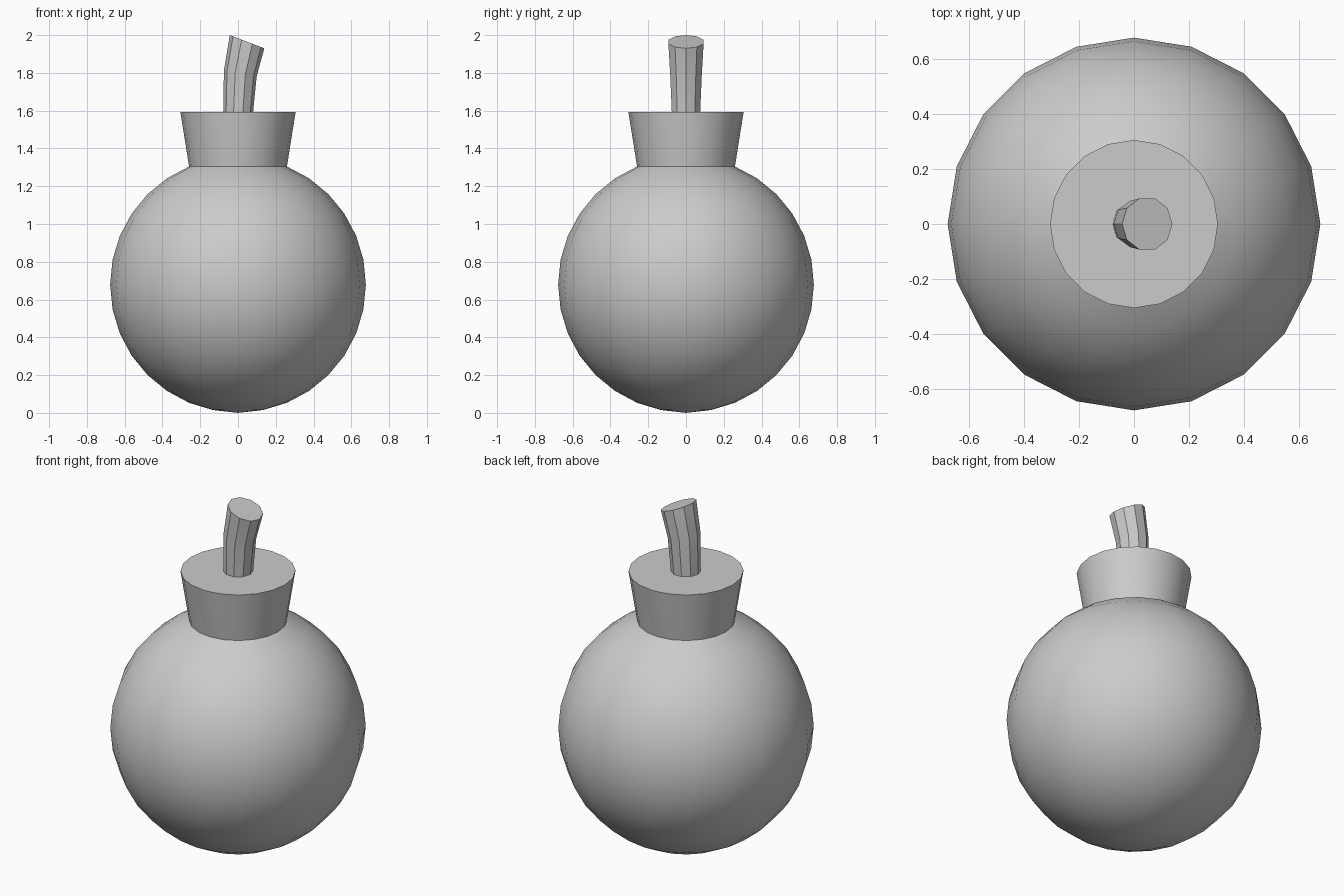
import bpy, bmesh
from math import sin, cos, pi, radians

if "Cube" in bpy.data.objects:
    bpy.data.objects.remove(bpy.data.objects["Cube"])


def ring(bm, n, r, x, z, tilt=0.0):
    """n-sided ring centred on (x, 0, z), tilted towards +x."""
    return [bm.verts.new((x + r * cos(a) * cos(tilt), r * sin(a), z - r * cos(a) * sin(tilt)))
            for a in (2 * pi * i / n for i in range(n))]


def bridge(bm, lower, upper):
    n = len(lower)
    for i in range(n):
        j = (i + 1) % n
        bm.faces.new((lower[i], lower[j], upper[j], upper[i]))


def finish(bm, name):
    bmesh.ops.recalc_face_normals(bm, faces=bm.faces)
    mesh = bpy.data.meshes.new(name)
    bm.to_mesh(mesh)
    bm.free()
    ob = bpy.data.objects.new(name, mesh)
    bpy.context.collection.objects.link(ob)
    bpy.ops.object.select_all(action='DESELECT')
    ob.select_set(True)
    bpy.context.view_layer.objects.active = ob
    bpy.ops.object.shade_smooth_by_angle(angle=radians(35))


# Round body with the flared neck extruded from its upper ring
R, SIDES, RINGS = 0.677, 20, 16
bm = bmesh.new()
loops = []
for k in range(1, RINGS - 1):
    a = pi * k / RINGS
    loops.append(ring(bm, SIDES, R * sin(a), 0, R + 0.002 - R * cos(a)))
loops.append(ring(bm, SIDES, 0.305, 0, 1.592))
for lower, upper in zip(loops, loops[1:]):
    bridge(bm, lower, upper)
pole = bm.verts.new((0, 0, 0))
for i in range(SIDES):
    bm.faces.new((pole, loops[0][(i + 1) % SIDES], loops[0][i]))
bm.faces.new(loops[-1])
finish(bm, "body")

# Bent fuse: radius, x, z, tilt of each ring
bm = bmesh.new()
loops = [ring(bm, 10, r, x, z, radians(t)) for r, x, z, t in (
    (0.079, 0.001, 1.592, 0), (0.088, 0.012, 1.797, 10), (0.098, 0.048, 1.965, 21))]
for lower, upper in zip(loops, loops[1:]):
    bridge(bm, lower, upper)
bm.faces.new(loops[-1])
bm.faces.new(loops[0][::-1])
finish(bm, "fuse")
